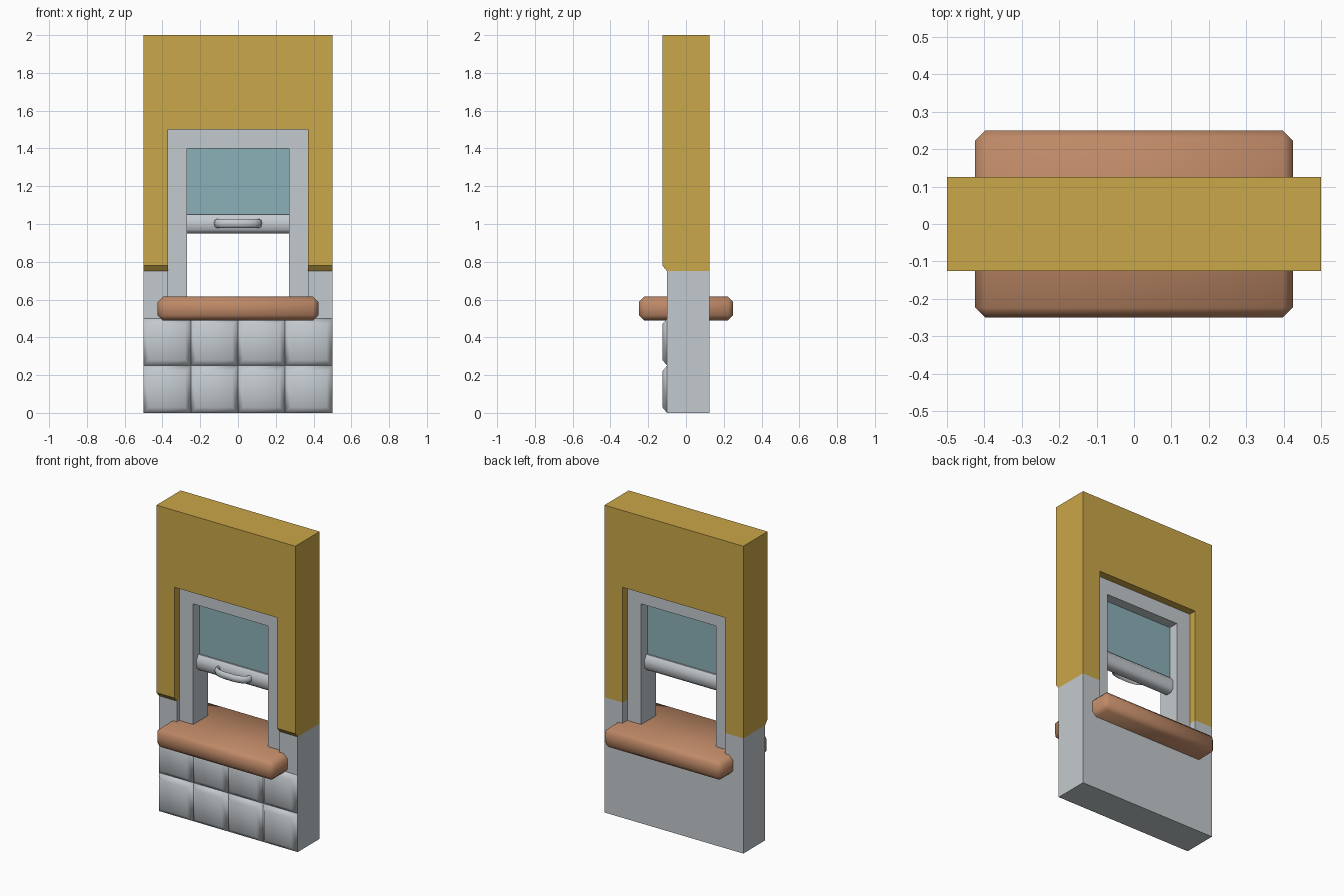
import bpy, bmesh, math

if "Cube" in bpy.data.objects:
    bpy.data.objects.remove(bpy.data.objects["Cube"])


def material(name, rgb):
    m = bpy.data.materials.new(name)
    m.diffuse_color = (*rgb, 1)
    m.use_nodes = True
    m.node_tree.nodes["Principled BSDF"].inputs["Base Color"].default_value = m.diffuse_color
    return m


MUSTARD = material("mustard plaster", (0.59, 0.385, 0.065))
GREY = material("light grey", (0.55, 0.59, 0.62))
BROWN = material("brown wood", (0.52, 0.25, 0.135))
GLASS = material("teal glass", (0.26, 0.44, 0.48))


def finish(name, bm, mat, smooth=None):
    bmesh.ops.recalc_face_normals(bm, faces=bm.faces[:])
    me = bpy.data.meshes.new(name)
    bm.to_mesh(me)
    bm.free()
    ob = bpy.data.objects.new(name, me)
    bpy.context.collection.objects.link(ob)
    me.materials.append(mat)
    if smooth:
        bpy.ops.object.select_all(action='DESELECT')
        ob.select_set(True)
        bpy.context.view_layer.objects.active = ob
        bpy.ops.object.shade_smooth_by_angle(angle=math.radians(smooth))
    return ob


def loft(name, rings, mat, smooth=None):
    """Skin equal-length point rings and cap both ends."""
    bm = bmesh.new()
    vs = [[bm.verts.new(p) for p in r] for r in rings]
    n = len(vs[0])
    for a, b in zip(vs, vs[1:]):
        for i in range(n):
            j = (i + 1) % n
            bm.faces.new((a[i], a[j], b[j], b[i]))
    bm.faces.new(vs[0])
    bm.faces.new(vs[-1])
    return finish(name, bm, mat, smooth)


def box(name, x, y, z, mat, bevel=0, segments=1, smooth=None):
    bm = bmesh.new()
    bmesh.ops.create_cube(bm, size=1)
    for v in bm.verts:
        for k, (lo, hi) in enumerate((x, y, z)):
            v.co[k] = lo + (v.co[k] + 0.5) * (hi - lo)
    if bevel:
        bmesh.ops.bevel(bm, geom=bm.edges[:], offset=bevel, segments=segments,
                        profile=0.5, affect='EDGES')
    return finish(name, bm, mat, smooth)


def arch(y, outer, inner, bottom, top, inner_top):
    """Upside-down U outline in the xz plane."""
    return [(x, y, z) for x, z in (
        (-outer, bottom), (-inner, bottom), (-inner, inner_top), (inner, inner_top),
        (inner, bottom), (outer, bottom), (outer, top), (-outer, top))]


# Upper plaster wall with a chamfered lower front lip
loft("upper_wall", [arch(-0.125, 0.5, 0.37, 0.78, 2, 1.5),
                    arch(-0.1, 0.5, 0.37, 0.75, 2, 1.5),
                    arch(0.125, 0.5, 0.37, 0.75, 2, 1.5)], MUSTARD)

# Lower wall with the notch for the window
low = [(-0.5, 0), (0.5, 0), (0.5, 0.75), (0.37, 0.75), (0.37, 0.55),
       (-0.37, 0.55), (-0.37, 0.75), (-0.5, 0.75)]
loft("lower_wall", [[(x, y, z) for x, z in low] for y in (-0.1, 0.125)], GREY)

# Padded tiles, two rows of four
for row in range(2):
    for col in range(4):
        x0, z0 = -0.5 + 0.25 * col, 0.25 * row
        rings = []
        for inset, y in ((0, -0.095), (0, -0.1), (0.03, -0.125)):
            a, b = x0 + inset, x0 + 0.25 - inset
            c, d = z0 + inset, z0 + 0.25 - inset
            rings.append([(a, y, c), (b, y, c), (b, y, d), (a, y, d)])
        loft(f"tile_{row}_{col}", rings, GREY, 60)

# Recessed window frame
loft("window_frame", [arch(y, 0.37, 0.27, 0.55, 1.5, 1.4) for y in (-0.075, 0.075)], GREY)

# Raised sash: pane and bottom rail
box("window_pane", (-0.27, 0.27), (-0.01, 0.01), (1.03, 1.4), GLASS)
rail = [(-0.04, 0.97), (-0.02, 0.95), (0.02, 0.95), (0.04, 0.97),
        (0.04, 1.025), (0.02, 1.05), (-0.02, 1.05), (-0.04, 1.025)]
loft("sash_rail", [[(x, y, z) for y, z in rail] for x in (-0.27, 0.27)], GREY, 50)

# Bowed pull handle on the rail
path = [(-0.115, -0.03), (-0.11, -0.06), (-0.085, -0.08), (-0.04, -0.09),
        (0.04, -0.09), (0.085, -0.08), (0.11, -0.06), (0.115, -0.03)]
rings = []
for i, (px, py) in enumerate(path):
    q, p = path[min(i + 1, 7)], path[max(i - 1, 0)]
    ang = math.atan2(q[1] - p[1], q[0] - p[0])
    nx, ny = -math.sin(ang), math.cos(ang)
    ring = []
    for k in range(8):
        t = math.tau * k / 8
        w, h = 0.014 * math.cos(t), 0.024 * math.sin(t)
        ring.append((px + nx * w, py + ny * w, 1.003 + h))
    rings.append(ring)
loft("pull_handle", rings, GREY, 60)

# Wooden counter passing through the wall
box("counter", (-0.425, 0.425), (-0.25, 0.25), (0.49, 0.615), BROWN, 0.027, 1, 60)
